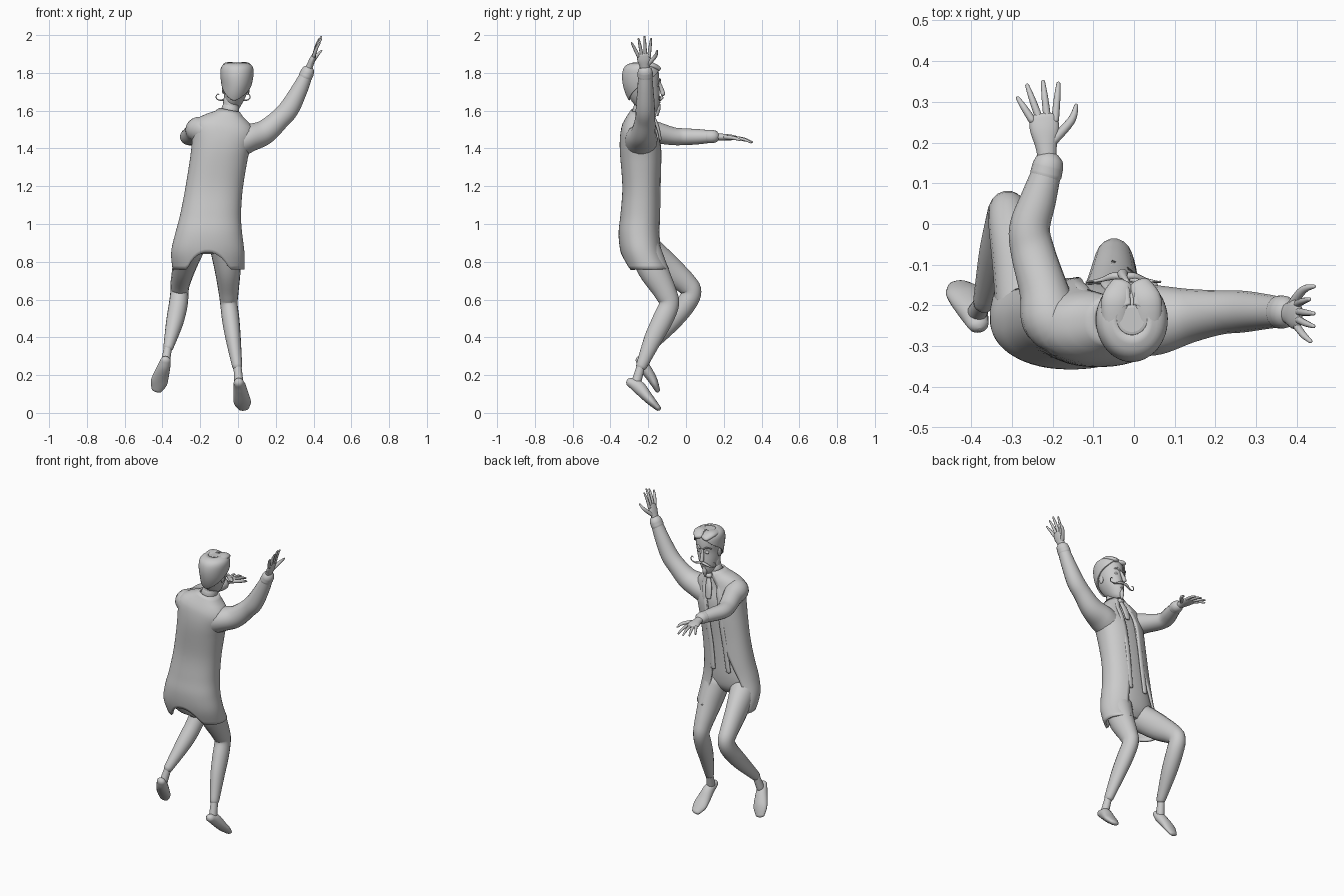
import bpy, bmesh
from math import sin, cos, pi, radians
from mathutils import Vector as V

def catmull(keys, k=5):
    """Smooth a list of equal-length tuples."""
    out, n = [], len(keys)
    for i in range(n - 1):
        a, b, c, d = keys[max(i - 1, 0)], keys[i], keys[i + 1], keys[min(i + 2, n - 1)]
        for s in range(k):
            t = s / k
            out.append([.5 * (2*q + (r - p)*t + (2*p - 5*q + 4*r - w)*t*t + (3*q - p - 3*r + w)*t**3)
                        for p, q, r, w in zip(a, b, c, d)])
    return out + [list(keys[-1])]

def skin(name, rings, closed=True, caps=True, thick=0):
    bm = bmesh.new()
    vs = [[bm.verts.new(p) for p in r] for r in rings]
    n = len(vs[0])
    for a, b in zip(vs, vs[1:]):
        for j in range(n if closed else n - 1):
            bm.faces.new((a[j], a[(j + 1) % n], b[(j + 1) % n], b[j]))
    if caps:
        bm.faces.new(vs[0])
        bm.faces.new(vs[-1])
    bmesh.ops.recalc_face_normals(bm, faces=bm.faces)
    for f in bm.faces:
        f.smooth = len(f.verts) == 4
    me = bpy.data.meshes.new(name)
    bm.to_mesh(me)
    bm.free()
    ob = bpy.data.objects.new(name, me)
    bpy.context.collection.objects.link(ob)
    if thick:
        m = ob.modifiers.new("thickness", 'SOLIDIFY')
        m.thickness, m.offset = thick, 0
    return ob

def tube(name, keys, side=(1, 0, 0), n=18, k=5):
    """keys: x, y, z, radius along side, radius across; rounded ends."""
    pts = catmull(keys, k)
    P = [V(p[:3]) for p in pts]
    rings, last = [], len(P) - 1
    for i, p in enumerate(pts):
        t = (P[min(i + 1, last)] - P[max(i - 1, 0)]).normalized()
        s = V(side)
        s = (s - t * s.dot(t)).normalized()
        u = t.cross(s)
        mk = lambda f, d: [P[i] + t*d + s*(p[3]*f*cos(2*pi*j/n)) + u*(p[4]*f*sin(2*pi*j/n)) for j in range(n)]
        r = min(p[3], p[4])
        ends = [(cos(a), r * sin(a)) for a in (radians(30), radians(60), radians(82))]
        if i == 0:
            rings += [mk(f, -d) for f, d in reversed(ends)]
        rings.append(mk(1, 0))
        if i == last:
            rings += [mk(f, d) for f, d in ends]
    return skin(name, rings)

def ball(name, loc, size, rot=(0, 0, 0)):
    bpy.ops.mesh.primitive_uv_sphere_add(segments=20, ring_count=12, radius=1, location=loc, rotation=rot)
    ob = bpy.context.object
    ob.name, ob.scale = name, size
    bpy.ops.object.shade_smooth()
    return ob

def section(table, z):
    for a, b in zip(table, table[1:]):
        if a[0] >= z >= b[0]:
            t = (a[0] - z) / max(a[0] - b[0], 1e-9)
            return [p + (q - p) * t for p, q in zip(a, b)]
    return table[0] if z > table[0][0] else table[-1]

def shell(name, secs, grow=0, hem=None, gap=None, rows=40, n=48, e=.88, lean=.2, thick=0):
    """Stack of rounded sections (z, cx, cy, rx, ry); hem(a) gives lower edge, gap(t) the front opening."""
    table, rings = catmull(secs), []
    for i in range(rows + 1):
        t = i / rows
        r, l = gap(t) if gap else (0, 0)
        ring = []
        for j in range(n):
            a = r + (2*pi - r - l) * j / ((n - 1) if gap else n)
            z = secs[0][0] + ((hem(a) if hem else secs[-1][0]) - secs[0][0]) * t
            _, cx, cy, rx, ry = section(table, z)
            dx = (rx + grow) * abs(sin(a))**e * (1 if sin(a) > 0 else -1)
            dy = (ry + grow) * abs(cos(a))**e * (1 if cos(a) > 0 else -1)
            tilt = lean * min(max((z - 1.35) / .15, 0), 1)
            ring.append((cx + dx, cy + dy, z - tilt * dx))
        rings.append(ring)
    return skin(name, rings, closed=not gap, caps=not gap, thick=thick)

# Long coat, open down the front, with a rounded vent at the back
TORSO = [(1.60, -.045, -.235, .05, .052), (1.575, -.05, -.24, .075, .062), (1.545, -.06, -.245, .125, .075),
         (1.5, -.075, -.25, .155, .088), (1.4, -.092, -.24, .148, .105), (1.2, -.125, -.235, .146, .096),
         (1.05, -.145, -.24, .155, .101), (.95, -.155, -.245, .171, .106), (.85, -.16, -.232, .188, .108),
         (.75, -.155, -.19, .184, .115)]
def coat_hem(a):
    d = abs(a - pi)
    return .76 + .09 * max(0, 1 - (d / .6)**2)
def coat_gap(t):
    w = max(0, (t - .5) / .5)
    return .22 + .3 * w, .22 + .9 * w
shell("coat", TORSO, hem=coat_hem, gap=coat_gap, thick=.012)

# Waistcoat and trouser seat inside the coat
shell("waistcoat", TORSO[:8] + [(.88, -.155, -.235, .15, .085), (.84, -.155, -.23, .08, .05)], grow=-.012)

# Coat front edge bands following the opening
for s, name in ((1, "right_lapel"), (-1, "left_lapel")):
    tb, keys = catmull(TORSO), []
    for z in (1.58, 1.53, 1.45, 1.3, 1.15, 1.0):
        _, cx, cy, rx, ry = section(tb, z)
        keys.append((cx + s * rx * .34, cy + ry * .955, z, .016, .008))
    tube(name, keys)

# Collar, cravat and neck
tube("neck", [(-.042, -.235, 1.55, .045, .045), (-.035, -.23, 1.66, .042, .045)])
tube("collar", [(-.045, -.235, 1.575, .05, .052), (-.04, -.233, 1.61, .047, .048)], n=24)
ball("cravat_knot", (-.042, -.175, 1.575), (.022, .018, .016))
tube("cravat_tail", [(-.045, -.17, 1.56, .012, .01), (-.058, -.15, 1.51, .022, .01), (-.066, -.137, 1.45, .018, .008)])

# Head and swept hair
HEAD = [(1.852, -.005, -.235, .03, .03), (1.842, -.005, -.235, .062, .066), (1.82, -.005, -.235, .076, .086),
        (1.78, -.006, -.235, .076, .093), (1.73, -.008, -.232, .068, .09), (1.68, -.016, -.222, .059, .083),
        (1.64, -.024, -.21, .047, .07), (1.605, -.03, -.195, .032, .045), (1.59, -.032, -.185, .016, .024)]
shell("head", HEAD, lean=0, e=1)
shell("hair", HEAD, grow=.007, lean=0, e=1, n=40, thick=.008,
      hem=lambda a: 1.655 + .15 * (.5 + .5 * cos(a))**.8,
      gap=lambda t: (.08 + .75 * t**3,) * 2)
for s, name in ((-1, "left_hair_wave"), (1, "right_hair_wave")):
    tube(name, [(-.008 + s*.022, -.15, 1.825, .028, .014), (-.006 + s*.038, -.19, 1.84, .036, .018),
                (-.005 + s*.04, -.26, 1.835, .03, .015)])

# Face: nose, eyes, brows, ears, goatee
FX = -.026
tube("nose", [(FX + .008, -.142, 1.75, .007, .008), (FX, -.13, 1.715, .01, .011), (FX - .002, -.122, 1.69, .013, .012)])
for s, side in ((-1, "left"), (1, "right")):
    ball(side + "_eye", (FX + .008 + s*.028, -.152, 1.735), (.014, .01, .009))
    tube(side + "_brow", [(FX + .008 + s*.012, -.138, 1.757, .005, .005), (FX + .008 + s*.03, -.142, 1.768, .006, .005),
                          (FX + .008 + s*.05, -.165, 1.758, .003, .003)], side=(0, 1, 0), n=8)
    ball(side + "_ear", (-.012 + s*.066, -.235, 1.715), (.008, .017, .027))
    # Curled moustache half
    tube(side + "_moustache", [(FX, -.13, 1.672, .008, .008), (FX + s*.025, -.128, 1.668, .009, .008),
                               (FX + s*.055, -.137, 1.656, .005, .005), (FX + s*.082, -.142, 1.659, .003, .003),
                               (FX + s*.09, -.142, 1.674, .003, .003), (FX + s*.082, -.142, 1.688, .002, .002),
                               (FX + s*.073, -.142, 1.684, .002, .002)], side=(0, 1, 0), n=8)
ball("lower_lip", (FX - .002, -.142, 1.645), (.014, .008, .005))
tube("goatee", [(FX - .003, -.143, 1.632, .008, .007), (-.031, -.148, 1.61, .014, .013), (-.033, -.15, 1.575, .004, .004)])

# Sleeves
tube("right_sleeve", [(.0, -.24, 1.43, .085, .08), (.06, -.235, 1.455, .085, .074), (.14, -.225, 1.485, .066, .066),
                      (.215, -.217, 1.55, .054, .056), (.27, -.215, 1.61, .051, .054), (.325, -.215, 1.71, .043, .044),
                      (.362, -.216, 1.79, .037, .034)], side=(0, 1, 0))
tube("right_cuff", [(.358, -.216, 1.782, .041, .037), (.368, -.216, 1.804, .04, .036)], side=(0, 1, 0))
tube("left_sleeve", [(-.18, -.265, 1.49, .06, .07), (-.205, -.23, 1.50, .072, .068), (-.222, -.16, 1.485, .06, .058),
                     (-.248, -.07, 1.465, .054, .048), (-.256, -.01, 1.462, .05, .045), (-.235, .06, 1.462, .044, .041),
                     (-.212, .135, 1.463, .035, .033)])
tube("left_cuff", [(-.216, .122, 1.463, .039, .036), (-.211, .143, 1.463, .038, .035)])

# Hands: palm, four spread fingers and a thumb
def hand(name, wrist, knuckle, side, up, tips):
    w, k, s, u = V(wrist), V(knuckle), V(side), V(up)
    tube(name + "_palm", [(*w, .022, .02), (*w.lerp(k, .4), .026, .018), (*w.lerp(k, .75), .036, .016),
                          (*k, .034, .011)], side=side)
    for i, tip in enumerate(tips):
        t = V(tip)
        thumb = i == 4
        base = w.lerp(k, .5) + s * .015 if thumb else w.lerp(k, .95) + s * (-.029 + .019 * i)
        mid = base.lerp(t, .55) + u * .005 + (s * .012 if thumb else V())
        r = .012 if thumb else .0095
        tube(name + ("_thumb" if thumb else "_finger"),
             [(*base, r, r), (*mid, r*.85, r*.85), (*t.lerp(base, .06), .005, .005)], side=side, n=10)

hand("right_hand", (.362, -.216, 1.79), (.403, -.224, 1.895), (0, 1, 0), (-.6, 0, .3),
     [(.435, -.29, 1.963), (.443, -.252, 1.985), (.443, -.22, 1.998), (.432, -.184, 1.986), (.445, -.15, 1.922)])
hand("left_hand", (-.211, .14, 1.463), (-.222, .262, 1.457), (1, 0, 0), (0, 0, 1),
     [(-.287, .312, 1.44), (-.264, .345, 1.436), (-.224, .355, 1.433), (-.185, .35, 1.43), (-.138, .296, 1.442)])

# Trouser legs, bent at the knee
tube("right_trouser_leg", [(-.07, -.225, .88, .08, .085), (-.055, -.175, .76, .069, .08), (-.05, -.11, .64, .053, .061),
                           (-.048, -.09, .575, .046, .054), (-.038, -.125, .49, .046, .055), (-.025, -.175, .39, .04, .048),
                           (-.005, -.235, .25, .027, .03)])
tube("left_trouser_leg", [(-.26, -.22, .87, .08, .085), (-.285, -.11, .775, .062, .078), (-.305, -.005, .69, .052, .06),
                          (-.31, .028, .64, .048, .054), (-.316, .0, .575, .05, .053), (-.335, -.075, .48, .046, .048),
                          (-.368, -.19, .35, .027, .029)])

# Ankles and pointed shoes
tube("right_ankle", [(-.003, -.238, .25, .021, .022), (.004, -.262, .165, .024, .026)])
tube("left_ankle", [(-.37, -.192, .35, .021, .022), (-.385, -.218, .265, .024, .026)])
tube("right_shoe", [(.004, -.292, .16, .027, .025), (.01, -.25, .135, .034, .035), (.018, -.205, .085, .043, .028),
                    (.024, -.175, .053, .045, .022), (.03, -.148, .026, .03, .015)])
tube("left_shoe", [(-.383, -.245, .278, .027, .022), (-.392, -.222, .245, .034, .03), (-.41, -.185, .19, .043, .026),
                   (-.419, -.167, .157, .044, .021), (-.429, -.152, .123, .03, .014)])
